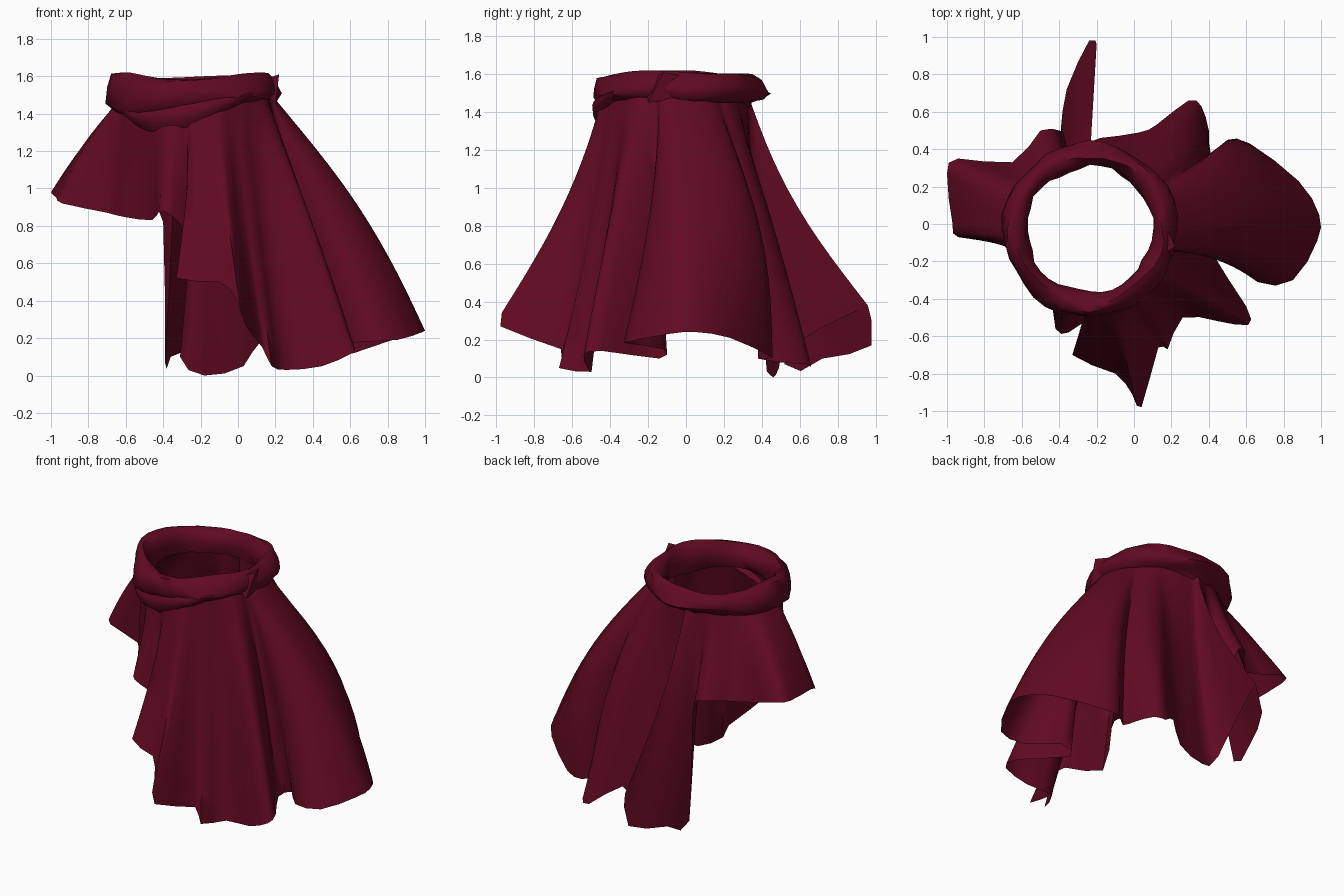
import bpy, math, random
from mathutils import Vector

if "Cube" in bpy.data.objects:
    bpy.data.objects.remove(bpy.data.objects["Cube"])

random.seed(4)
CX, CY = -0.22, -0.03          # collar centre
NY = -0.06                     # centre of the cloth at the neck
ROWS, SUB, RING = 14, 2, 36

crimson = bpy.data.materials.new("dark crimson cloth")
crimson.diffuse_color = (0.12, 0.003, 0.016, 1)
crimson.use_nodes = True
crimson.node_tree.nodes["Principled BSDF"].inputs["Base Color"].default_value = crimson.diffuse_color


def make(name, verts, faces, angle):
    me = bpy.data.meshes.new(name)
    me.from_pydata(verts, [], faces)
    me.materials.append(crimson)
    ob = bpy.data.objects.new(name, me)
    bpy.context.collection.objects.link(ob)
    bpy.ops.object.select_all(action='DESELECT')
    ob.select_set(True)
    bpy.context.view_layer.objects.active = ob
    bpy.ops.object.shade_smooth_by_angle(angle=math.radians(angle))
    return ob


def grid_faces(cols, rows, wrap_rows=False):
    """Quads for columns that close around the neck."""
    out = []
    for c in range(cols):
        d = (c + 1) % cols
        for r in range(rows if wrap_rows else rows - 1):
            s = (r + 1) % rows
            out.append((c * rows + r, c * rows + s, d * rows + s, d * rows + r))
    return out


# ragged hem, counter-clockwise seen from above
hem = [
    (-1.0, .27, .98), (-.97, 0, .95), (-.94, -.07, .92), (-.70, -.11, .87),   # short left panel
    (-.62, -.22, .85), (-.46, -.34, .83), (-.42, -.56, .88),
    (-.35, -.58, .85), (-.25, -.52, .72), (-.33, -.70, .52), (-.10, -.80, .50),  # front panel
    (-.01, -.91, .41), (.04, -.98, .27), (.13, -.66, .15), (.18, -.67, .05), (.26, -.50, .03),
    (.45, -.52, .05), (.61, -.54, .12), (.60, -.44, .14), (.41, -.14, .10),
    (.50, -.12, .15), (.66, -.31, .18), (.85, -.30, .19), (.98, -.09, .23),   # right lobe
    (.99, .05, .24), (.88, .23, .21), (.62, .43, .12), (.50, .45, .10), (.41, .38, .10),
    (.40, .50, .08), (.36, .63, .07), (.29, .66, .06), (.12, .53, .18),       # back lobe
    (.03, .49, .05), (-.18, .46, .00), (-.31, .46, .10),
    (-.20, .96, .38), (-.24, .98, .17), (-.36, .72, .10), (-.39, .52, .07),   # tail
    (-.40, .50, .82), (-.50, .50, .93), (-.65, .33, .90), (-.94, .35, .98),
]
hem = [Vector(p) for p in hem]
n = len(hem)

# smooth the hem between its corners
pts = []
for i in range(n):
    a, b, c, d = (hem[(i + k) % n] for k in (-1, 0, 1, 2))
    for s in range(SUB):
        t = s / SUB
        p = b.lerp(c, t)
        p += (b + c - a - d) * 0.25 * t * (1 - t)
        p.x, p.y, p.z = max(-1, min(1, p.x)), max(-.98, min(.98, p.y)), max(0, p.z)
        pts.append(p)
N = len(pts)

# spread neck angles evenly while following the hem directions
dev, prev = [], None
for i, p in enumerate(pts):
    a = math.atan2(p.y - CY, p.x - CX)
    if prev is not None:
        a = prev + (a - prev + math.pi) % (2 * math.pi) - math.pi
    prev = a
    dev.append(a - 2 * math.pi * i / N)
for _ in range(12):
    dev = [(dev[i - 1] + 2 * dev[i] + dev[(i + 1) % N]) / 4 for i in range(N)]

# cloak body: hollow at front and back, full at the sides and the back right shoulder
verts = []
for i, p in enumerate(pts):
    a = dev[i] + 2 * math.pi * i / N
    neck = Vector((CX + .40 * math.cos(a), NY + .385 * math.sin(a), 1.50))
    h = math.atan2(p.y - CY, p.x - CX)
    bulge = .08 - .20 * math.sin(h) ** 2
    bulge += .27 * max(0, math.cos(h - math.radians(32))) ** 20
    lobe_front = p.x > .42 and -.36 < p.y < -.05
    for r in range(ROWS):
        t = r / (ROWS - 1)
        w = t + bulge * math.sin(math.pi * t)
        wy = t ** 1.7 if lobe_front else w
        verts.append((neck.x + (p.x - neck.x) * w, neck.y + (p.y - neck.y) * wy,
                      neck.z + (p.z - neck.z) * t))
make("cloak_body", verts, grid_faces(N, ROWS), 70)

# rolled collar with uneven folds, draped low at the front left
profile = [(.355, 1.43), (.335, 1.50), (.35, 1.56), (.39, 1.605), (.43, 1.59),
           (.46, 1.53), (.465, 1.48), (.43, 1.44), (.385, 1.43)]
verts = []
for i in range(RING):
    a = 2 * math.pi * i / RING
    drape = max(0, math.cos(a - math.radians(220))) ** 3
    lift = .015 * math.cos(2 * a)
    for k, (r, z) in enumerate(profile):
        r += .010 * math.sin(5 * a + k) + random.uniform(-.007, .007)
        z += lift * (z > 1.5) + .010 * math.sin(3 * a + 1.3 * k)
        if k >= 6:
            z += .02 - .08 * drape
        verts.append((CX - .015 + r * math.cos(a), CY + r * math.sin(a), min(z, 1.62)))
make("collar", verts, grid_faces(RING, len(profile), True), 60)

# loose fold crossing the front of the collar
COLS, folds = 12, [(.43, 0), (.465, -.03), (.46, -.07), (.42, -.11)]
verts, faces = [], []
for i in range(COLS):
    u = i / (COLS - 1)
    a = math.radians(200 + 110 * u)
    sag = math.sin(math.pi * u)
    for r, z in folds:
        verts.append((CX + r * math.cos(a), CY + r * math.sin(a),
                      1.46 + z * (.4 + sag) - .07 * sag * (1 - u) + .06 * u))
R = len(folds)
for i in range(COLS - 1):
    for r in range(R - 1):
        faces.append((i * R + r, i * R + r + 1, (i + 1) * R + r + 1, (i + 1) * R + r))
make("collar_fold", verts, faces, 60)

# pointed collar corner at the right
tip = [(.10, -.20, 1.57), (.22, -.12, 1.61), (.20, -.06, 1.47), (.14, .06, 1.58), (.20, -.20, 1.45)]
make("collar_corner", tip, [(0, 4, 1), (1, 4, 2), (1, 2, 3), (0, 1, 3)], 40)
